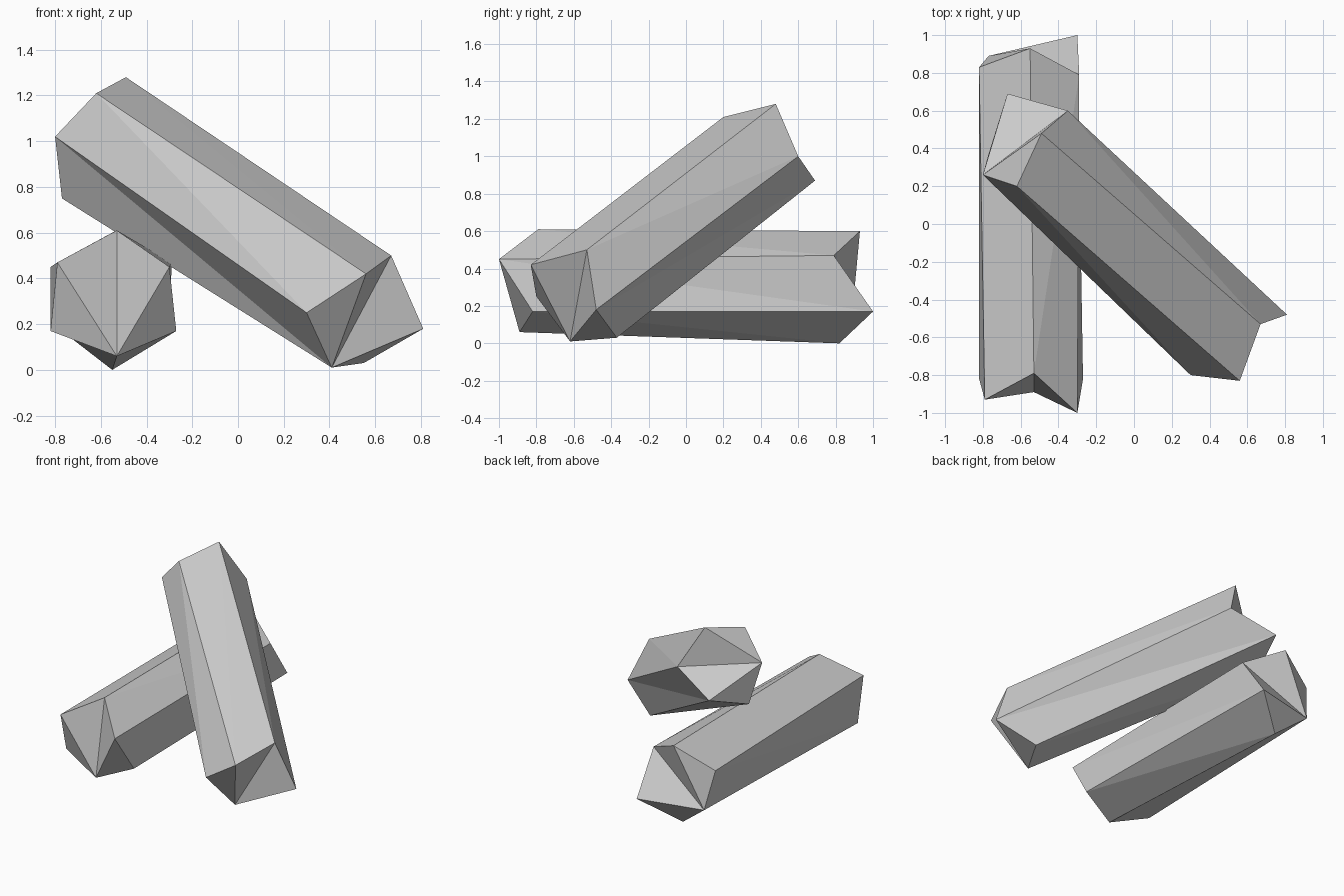
import bpy, bmesh

if "Cube" in bpy.data.objects:
    bpy.data.objects.remove(bpy.data.objects["Cube"])


def log(name, near, far):
    """Six-sided log lofted between two broken-end rings, each end a fan of facets."""
    bm = bmesh.new()
    a = [bm.verts.new(p) for p in near]
    b = [bm.verts.new(p) for p in far]
    n = len(a)
    # split long sides
    for i in range(n):
        j = (i + 1) % n
        bm.faces.new((a[i], a[j], b[j]))
        bm.faces.new((a[i], b[j], b[i]))
    # jagged ends: near fans from corner 0, far fans from corner 1
    for ring, hub in ((a, 0), (b, 1)):
        for k in range(1, n - 1):
            bm.faces.new([ring[(hub + m) % n] for m in (0, k, k + 1)])
    bmesh.ops.recalc_face_normals(bm, faces=bm.faces[:])
    mesh = bpy.data.meshes.new(name)
    bm.to_mesh(mesh)
    bm.free()
    obj = bpy.data.objects.new(name, mesh)
    bpy.context.collection.objects.link(obj)
    return obj


# log lying flat along y
log("lying_log",
    [(-0.53, -0.89, 0.06), (-0.82, -0.82, 0.17), (-0.79, -0.93, 0.47),
     (-0.53, -0.79, 0.61), (-0.30, -1.0, 0.45), (-0.27, -0.82, 0.17)],
    [(-0.55, 0.82, 0.0), (-0.77, 0.89, 0.17), (-0.82, 0.83, 0.45),
     (-0.55, 0.93, 0.60), (-0.29, 0.79, 0.47), (-0.30, 1.0, 0.17)])

# log leaning across it
log("leaning_log",
    [(0.41, -0.62, 0.01), (0.30, -0.80, 0.25), (0.56, -0.83, 0.42),
     (0.67, -0.53, 0.50), (0.81, -0.48, 0.18), (0.55, -0.37, 0.03)],
    [(-0.77, 0.37, 0.75), (-0.80, 0.26, 1.02), (-0.62, 0.20, 1.21),
     (-0.49, 0.48, 1.28), (-0.35, 0.60, 1.00), (-0.67, 0.69, 0.87)])
